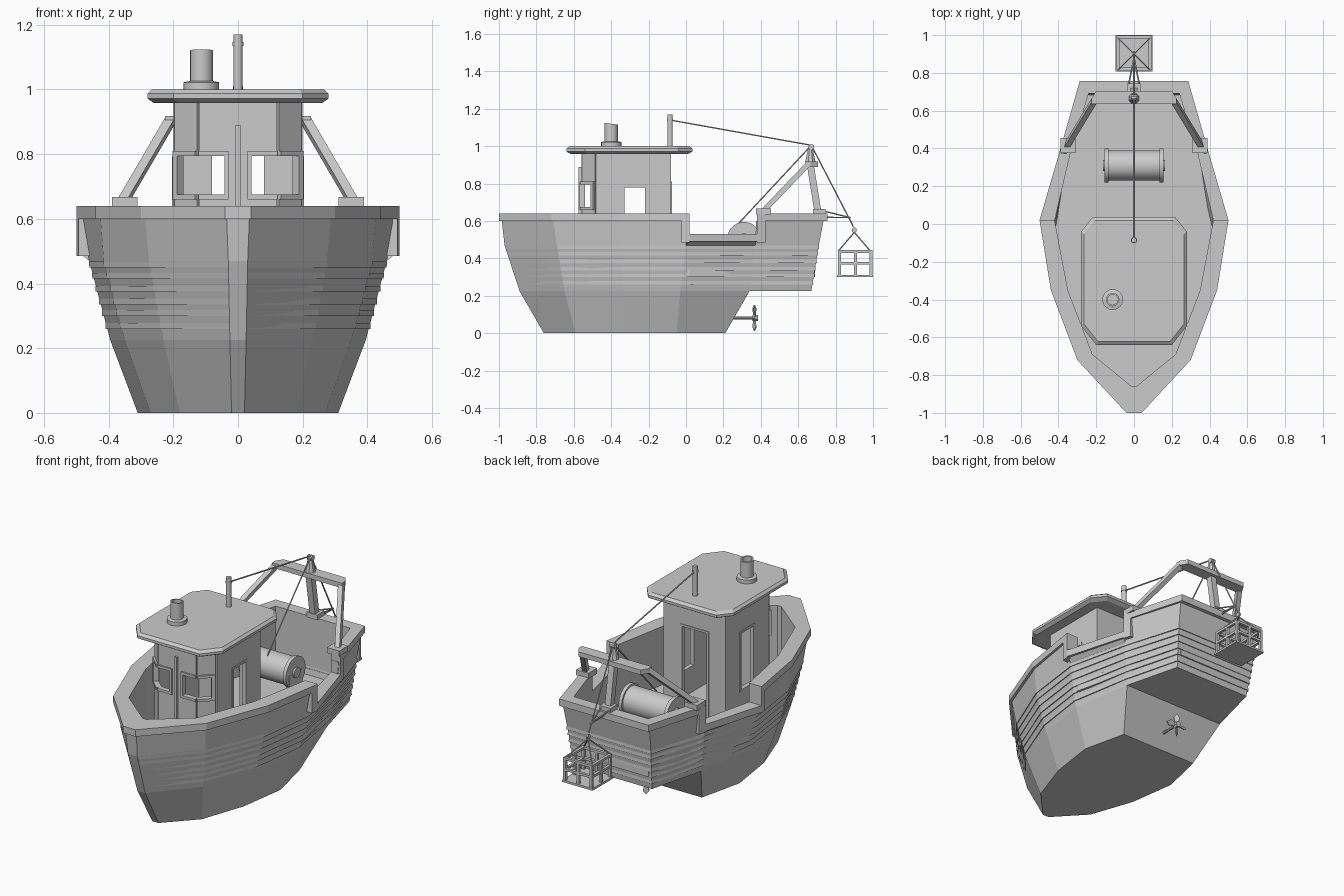
import bpy, bmesh, math
from mathutils import Vector

if "Cube" in bpy.data.objects:
    bpy.data.objects.remove(bpy.data.objects["Cube"])

mat = bpy.data.materials.new("light grey")
mat.diffuse_color = (0.6, 0.6, 0.6, 1)
mat.use_nodes = True
mat.node_tree.nodes["Principled BSDF"].inputs["Base Color"].default_value = mat.diffuse_color


def finish(bm, name, smooth=False):
    bmesh.ops.recalc_face_normals(bm, faces=bm.faces)
    me = bpy.data.meshes.new(name)
    bm.to_mesh(me)
    bm.free()
    me.materials.append(mat)
    ob = bpy.data.objects.new(name, me)
    bpy.context.collection.objects.link(ob)
    if smooth:
        bpy.ops.object.select_all(action='DESELECT')
        ob.select_set(True)
        bpy.context.view_layer.objects.active = ob
        bpy.ops.object.shade_smooth_by_angle(angle=math.radians(35))
    return ob


def loft(bm, rings, caps=True):
    """Skin closed rings of equal length."""
    vs = [[bm.verts.new(p) for p in r] for r in rings]
    n = len(rings[0])
    for a, b in zip(vs, vs[1:]):
        for i in range(n):
            j = (i + 1) % n
            bm.faces.new((a[i], a[j], b[j], b[i]))
    if caps:
        bm.faces.new(vs[0])
        bm.faces.new(vs[-1])


def box(bm, x0, x1, y0, y1, z0, z1):
    q = [(x0, y0), (x1, y0), (x1, y1), (x0, y1)]
    loft(bm, [[(x, y, z) for x, y in q] for z in (z0, z1)])


def rod(bm, a, b, r, n=8, r2=None):
    """Straight bar from a to b with n sides."""
    a, b = Vector(a), Vector(b)
    d = (b - a).normalized()
    u = d.cross(Vector((1, 0, 0)) if abs(d.x) < 0.9 else Vector((0, 1, 0))).normalized()
    v = d.cross(u)
    rings = []
    for c, rr in ((a, r), (b, r if r2 is None else r2)):
        rings.append([c + rr * (math.cos(t) * u + math.sin(t) * v)
                      for t in ((k + 0.5) * 2 * math.pi / n for k in range(n))])
    loft(bm, rings)


def wall(bm, p, q, z0, z1, t=0.02):
    """Upright slab between two plan points."""
    p, q = Vector(p), Vector(q)
    d = (q - p).normalized()
    o = Vector((-d.y, d.x)) * t / 2
    ring = [p + o, q + o, q - o, p - o]
    loft(bm, [[(c.x, c.y, z) for c in ring] for z in (z0, z1)])


def loop(half, z):
    return [(x, y, z) for x, y in half] + [(-x, y, z) for x, y in reversed(half)]


# hull outlines (right half, bow to stern)
L0 = [(.02, -.76), (.18, -.59), (.27, -.33), (.31, -.05), (.25, .21)]
L1 = [(.025, -.89), (.23, -.65), (.35, -.34), (.395, -.03), (.335, .34), (.25, .67)]
L2 = [(.03, -.97), (.275, -.69), (.415, -.35), (.46, 0), (.375, .37), (.27, .71)]
L3 = [(.035, -.985), (.287, -.71), (.425, -.35), (.485, .015), (.387, .375), (.28, .735)]
CAP = [(.04, -1.0), (.30, -.72), (.44, -.35), (.50, .02), (.395, .38), (.287, .757)]
INN = [(.012, -.86), (.22, -.69), (.35, -.35), (.42, .02), (.335, .38), (.24, .69)]
DECK = 0.30

bm = bmesh.new()
loft(bm, [loop(L0, 0), loop(L1[:5], .225)])
finish(bm, "keel")

bm = bmesh.new()
loft(bm, [loop(L1, .225), loop(L2, .47), loop(INN, .47), loop(INN, DECK)])
finish(bm, "hull")

# bulwark and cap rail, one segment per hull edge, low between stations 3 and 4
bw, cp = bmesh.new(), bmesh.new()
o2, o3, oc, inn = (loop(l, 0) for l in (L2, L3, CAP, INN))
n = len(o2)
for i in range(n):
    j = (i + 1) % n
    top = .53 if i in (3, n - 5) else .64

    def quad(o, z):
        return [(p[0], p[1], z) for p in (o[i], o[j], inn[j], inn[i])]
    loft(bw, [quad(o2, .47), quad(o3, top - .04)])
    loft(cp, [quad(oc, top - .04), quad(oc, top)])
for s in (1, -1):
    for a, b in ((3, 2), (4, 5)):      # rail uprights at the steps
        t = .12
        mix = lambda l: Vector(l[a]).lerp(Vector(l[b]), t)
        q = [CAP[a], mix(CAP), mix(INN), INN[a]]
        loft(cp, [[(s * p[0], p[1], z) for p in q] for z in (.485, .62)])
finish(bw, "bulwark")
finish(cp, "cap_rail")

# raised hull planks
bm = bmesh.new()


def plank_ring(z, off):
    t = (z - .225) / (.47 - .225)
    r = []
    for k, (p, q) in enumerate(zip(L1, L2)):
        v = Vector(p).lerp(Vector(q), t)
        r.append((v.x + off * (k > 0), v.y + (off if k == 5 else 0)))
    return loop(r, z)


for z in (.26, .30, .335, .375, .415, .45):
    loft(bm, [plank_ring(z, -.002), plank_ring(z, .005),
              plank_ring(z + .018, .001)], caps=False)
finish(bm, "planks")

# propeller
bm = bmesh.new()
rod(bm, (0, .22, .082), (0, .385, .082), .008)
rod(bm, (0, .355, .082), (0, .385, .082), .018)
for k in range(4):
    a = k * math.pi / 2
    d = Vector((math.cos(a), 0, math.sin(a)))
    w = Vector((-d.z, 0, d.x)) * .014 + Vector((0, .008, 0))
    c = Vector((0, .366, .082))
    f = Vector((0, .003, 0))
    ring = [c + d * .01 - w * .5, c + d * .05 - w, c + d * .07, c + d * .05 + w, c + d * .01 + w * .5]
    loft(bm, [[p - f for p in ring], [p + f for p in ring]])
finish(bm, "propeller")

# cabin walls with openings, and window and door frames
bm, fr = bmesh.new(), bmesh.new()
for s in (1, -1):
    A, B, C, D = [(s * x, y) for x, y in ((.0, -.55), (.12, -.55), (.19, -.48), (.19, -.09))]
    for p, q in ((A, B), (B, C)):
        wall(bm, p, q, DECK, .665)
        wall(bm, p, q, .81, .97)
    wall(bm, A, (s * .035, -.55), .66, .82)
    wall(bm, (s * .178, -.492), C, .66, .82)
    wall(bm, C, (s * .19, -.33), DECK, .97)
    wall(bm, (s * .19, -.22), D, DECK, .97)
    wall(bm, (s * .19, -.33), (s * .19, -.22), DECK, .45)
    wall(bm, (s * .19, -.33), (s * .19, -.22), .78, .97)
    wall(bm, (s * .08, -.09), (s * .20, -.09), DECK, .97)
    wall(bm, A[:1] + (-.09,), (s * .08, -.09), .80, .97)
    # front window frame wrapping the corner
    P, Q, R = (s * .03, -.555), (s * .122, -.555), (s * .192, -.487)
    for z in (.66, .795):
        wall(fr, P, Q, z, z + .015, .03)
        wall(fr, Q, R, z, z + .015, .03)
    wall(fr, P, (s * .042, -.555), .66, .81, .03)
    wall(fr, (s * .178, -.50), R, .66, .81, .03)
    # side window frame
    for y in (-.342, -.22):
        wall(fr, (s * .192, y), (s * .192, y + .012), .44, .79, .024)
    for z in (.44, .78):
        wall(fr, (s * .192, -.342), (s * .192, -.208), z, z + .012, .024)
    # door frame
    wall(fr, (s * .08, -.088), (s * .092, -.088), DECK, .812, .024)
wall(fr, (-.092, -.088), (.092, -.088), .80, .812, .024)
finish(bm, "cabin")
finish(fr, "window_frames")

bm = bmesh.new()
box(bm, -.007, .007, -.575, -.56, DECK, .89)
finish(bm, "front_post")

# roof
bm = bmesh.new()
half = [(.20, -.64), (.28, -.54), (.28, -.04), (.22, .035)]
ring = lambda k, z: [(x * k, -.30 + (y + .30) * k, z) for x, y, _ in loop(half, 0)]
loft(bm, [ring(.93, .958), ring(1, .972), ring(1, .987), ring(.95, 1.0)])
finish(bm, "roof")

# funnel, hollow at the top
bm = bmesh.new()
prof = [(.055, .99), (.055, 1.022), (.036, 1.026), (.036, 1.12), (.028, 1.12), (.028, 1.04)]
loft(bm, [[(-.113 + r * math.cos(k * math.pi / 8),
            -.40 + r * math.sin(k * math.pi / 8),
            z - (.12 * r * math.sin(k * math.pi / 8) if z > 1.1 else 0))
           for k in range(16)] for r, z in prof])
finish(bm, "funnel", True)

bm = bmesh.new()
rod(bm, (0, -.085, .98), (0, -.085, 1.17), .014, 12)
rod(bm, (0, -.085, 1.135), (0, -.085, 1.147), .017, 12)
finish(bm, "mast", True)

# stern gantry
bm = bmesh.new()
prof = [(.225, .635), (.225, .665), (.20, .705)]
loft(bm, [loop(prof, .89), loop(prof, .918)])
for s in (1, -1):
    rod(bm, (s * .355, .415, .655), (s * .212, .65, .90), .02, 4)
    box(bm, s * .35 - .04, s * .35 + .04, .375, .455, .635, .667)
rod(bm, (0, .705, .65), (0, .665, .90), .026, 4)
box(bm, -.035, .035, .68, .745, .635, .665)
rod(bm, (0, .665, .915), (0, .665, .985), .03, 8, .014)
rod(bm, (-.015, .67, .995), (.015, .67, .995), .016, 10)
finish(bm, "gantry")

# guide arm behind the stern
bm = bmesh.new()
for s in (1, -1):
    rod(bm, (s * .03, .73, .655), (0, .88, .618), .004, 6)
rod(bm, (0, .74, .62), (0, .88, .618), .004, 6)
finish(bm, "guide_arm")

# winch
bm = bmesh.new()
rod(bm, (-.14, .31, .505), (.14, .31, .505), .08, 24)
for s in (1, -1):
    rod(bm, (s * .135, .31, .505), (s * .155, .31, .505), .09, 24)
    rod(bm, (s * .155, .31, .505), (s * .165, .31, .505), .03, 12)
    box(bm, s * .145 - .012, s * .145 + .012, .25, .37, DECK, .505)
finish(bm, "winch", True)

# ropes
bm = bmesh.new()
tip = (0, .67, 1.005)
for a, b in (((0, -.085, 1.14), tip), (tip, (0, .27, .575)), (tip, (0, .895, .57))):
    rod(bm, a, b, .004, 6)
for sx in (1, -1):
    for sy in (1, -1):
        rod(bm, (sx * .085, .90 + sy * .085, .44), (0, .90, .54), .004, 6)
rod(bm, (-.006, .90, .552), (.006, .90, .552), .014, 10)
finish(bm, "ropes")

# lifting basket
bm = bmesh.new()
c, w = .905, .085
box(bm, -.098, .098, c - .098, c + .095, .30, .312)
for u in (-w, 0, w):
    for v in (-w, 0, w):
        if u or v:
            box(bm, u - .008, u + .008, c + v - .008, c + v + .008, .31, .44)
for z in (.368, .43):
    for s in (1, -1):
        box(bm, -w - .008, w + .008, c + s * w - .008, c + s * w + .008, z, z + .014)
        box(bm, s * w - .008, s * w + .008, c - w, c + w, z, z + .014)
finish(bm, "basket")
